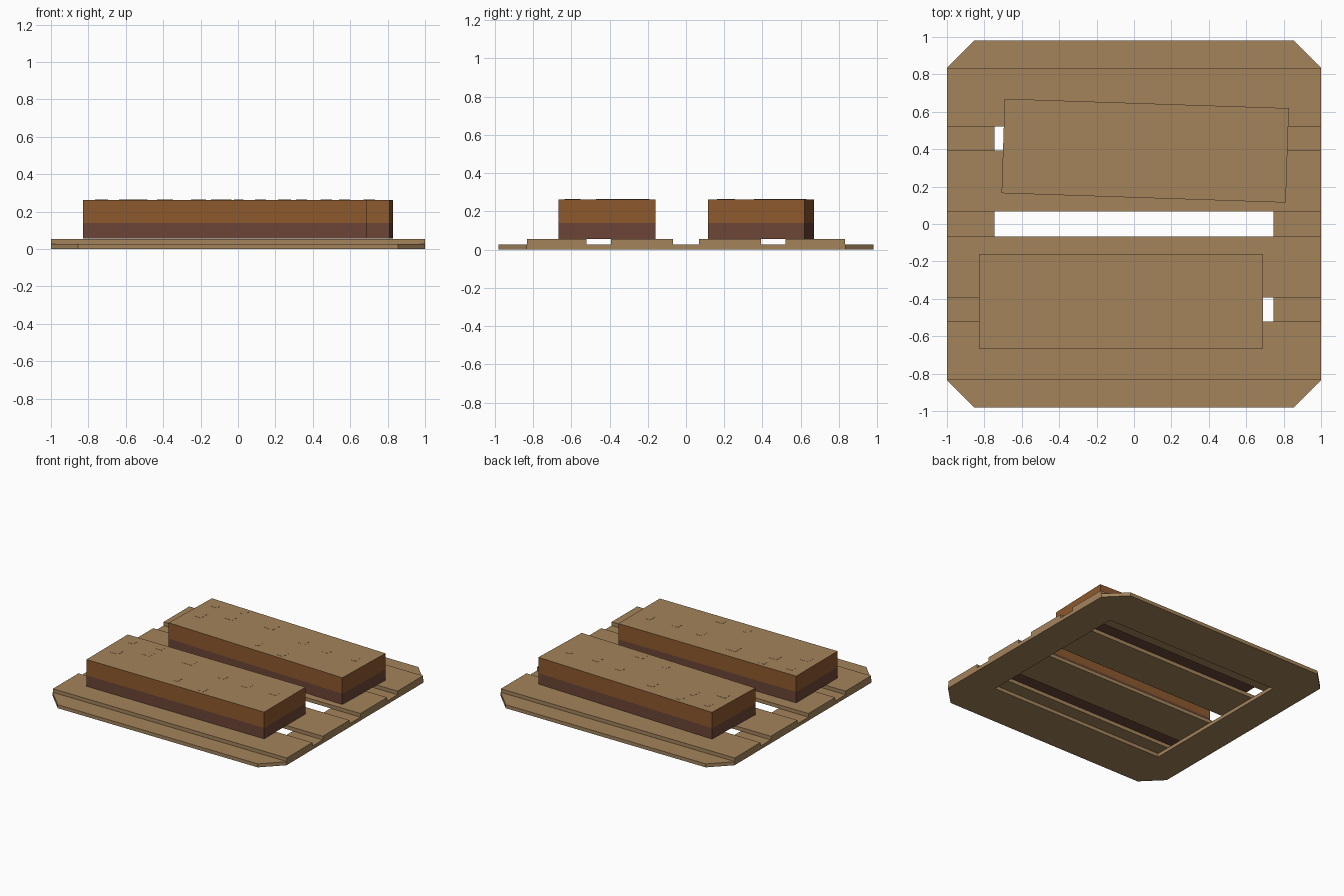
import bpy, bmesh, math
from mathutils import Matrix

cube = bpy.data.objects.get("Cube")
if cube:
    bpy.data.objects.remove(cube, do_unlink=True)


def material(name, rgb):
    m = bpy.data.materials.new(name)
    m.use_nodes = True
    m.diffuse_color = (*rgb, 1)
    bsdf = m.node_tree.nodes["Principled BSDF"]
    bsdf.inputs["Base Color"].default_value = (*rgb, 1)
    return m


TAN = material("tan wood", (0.37, 0.23, 0.105))
ORANGE = material("orange brown", (0.27, 0.10, 0.027))
DARK = material("dark red brown", (0.15, 0.06, 0.037))


def finish(name, bm, mats):
    bmesh.ops.recalc_face_normals(bm, faces=bm.faces)
    mesh = bpy.data.meshes.new(name)
    bm.to_mesh(mesh)
    bm.free()
    for m in mats:
        mesh.materials.append(m)
    ob = bpy.data.objects.new(name, mesh)
    bpy.context.collection.objects.link(ob)
    return ob


def add_box(bm, x0, x1, y0, y1, z0, z1):
    size = Matrix.Diagonal((x1 - x0, y1 - y0, z1 - z0, 1))
    spot = Matrix.Translation(((x0 + x1) / 2, (y0 + y1) / 2, (z0 + z1) / 2))
    bmesh.ops.create_cube(bm, size=1, matrix=spot @ size)


# Base frame: chamfered outline around a rectangular opening
FRAME_TOP = 0.027
outer = [(1, 0.835), (0.855, 0.98)]
inner = [(0.745, 0.625), (0.745, 0.625)]


def ring(quarter):
    a, b = quarter
    return [a, b, (-b[0], b[1]), (-a[0], a[1]),
            (-a[0], -a[1]), (-b[0], -b[1]), (b[0], -b[1]), (a[0], -a[1])]


bm = bmesh.new()
loops = [[bm.verts.new((x, y, z)) for x, y in ring(q)]
         for q, z in ((outer, 0), (outer, FRAME_TOP), (inner, FRAME_TOP), (inner, 0))]
for i in range(4):
    a, b = loops[i], loops[(i + 1) % 4]
    for k in range(8):
        n = (k + 1) % 8
        bm.faces.new((a[k], a[n], b[n], b[k]))
bmesh.ops.remove_doubles(bm, verts=bm.verts, dist=0.0001)
finish("base_frame", bm, [TAN])

# Slats across the frame, mirrored front to back
for side, label in ((-1, "front"), (1, "back")):
    for near, far, place in ((0.067, 0.393, "inner"), (0.52, 0.832, "outer")):
        bm = bmesh.new()
        y0, y1 = sorted((side * near, side * far))
        add_box(bm, -1, 1, y0, y1, FRAME_TOP, 0.055)
        finish(f"{label}_{place}_slat", bm, [TAN])

# Two long blocks: dark lower band, orange sides, tan top
LENGTH, DEPTH, BOTTOM, BAND, TOP = 1.52, 0.505, 0.056, 0.14, 0.263
SPOTS = [(0.1, 0.23, 0.07), (0.1, 0.42, 0.05), (0.3, 0.33, 0.07),
         (0.32, 0.45, 0.05), (0.62, 0.38, 0.08), (0.71, 0.09, 0.05),
         (0.95, 0.06, 0.06), (0.95, 0.31, 0.06), (1.17, 0.29, 0.06),
         (1.4, 0.3, 0.06)]


def block(name, x, y, angle):
    place = Matrix.Translation((x, y, 0)) @ Matrix.Rotation(math.radians(angle), 4, "Z")
    bm = bmesh.new()
    add_box(bm, -LENGTH / 2, LENGTH / 2, -DEPTH / 2, DEPTH / 2, BOTTOM, TOP)
    bmesh.ops.bisect_plane(bm, geom=bm.verts[:] + bm.edges[:] + bm.faces[:],
                           plane_co=(0, 0, BAND), plane_no=(0, 0, 1))
    bm.normal_update()
    for f in bm.faces:
        if f.normal.z > 0.5:
            f.material_index = 0
        else:
            f.material_index = 1 if f.calc_center_median().z > BAND else 2
    finish(name, bm, [TAN, ORANGE, DARK]).matrix_world = place

    # Thin square patches on the top
    bm = bmesh.new()
    for u, v, s in SPOTS:
        cx, cy = u - LENGTH / 2, v - DEPTH / 2
        add_box(bm, cx - s / 2, cx + s / 2, cy - s / 2, cy + s / 2, TOP, TOP + 0.001)
    finish(name + "_patches", bm, [TAN]).matrix_world = place


block("front_block", -0.07, -0.413, 0)
block("back_block", 0.06, 0.392, -1.9)
